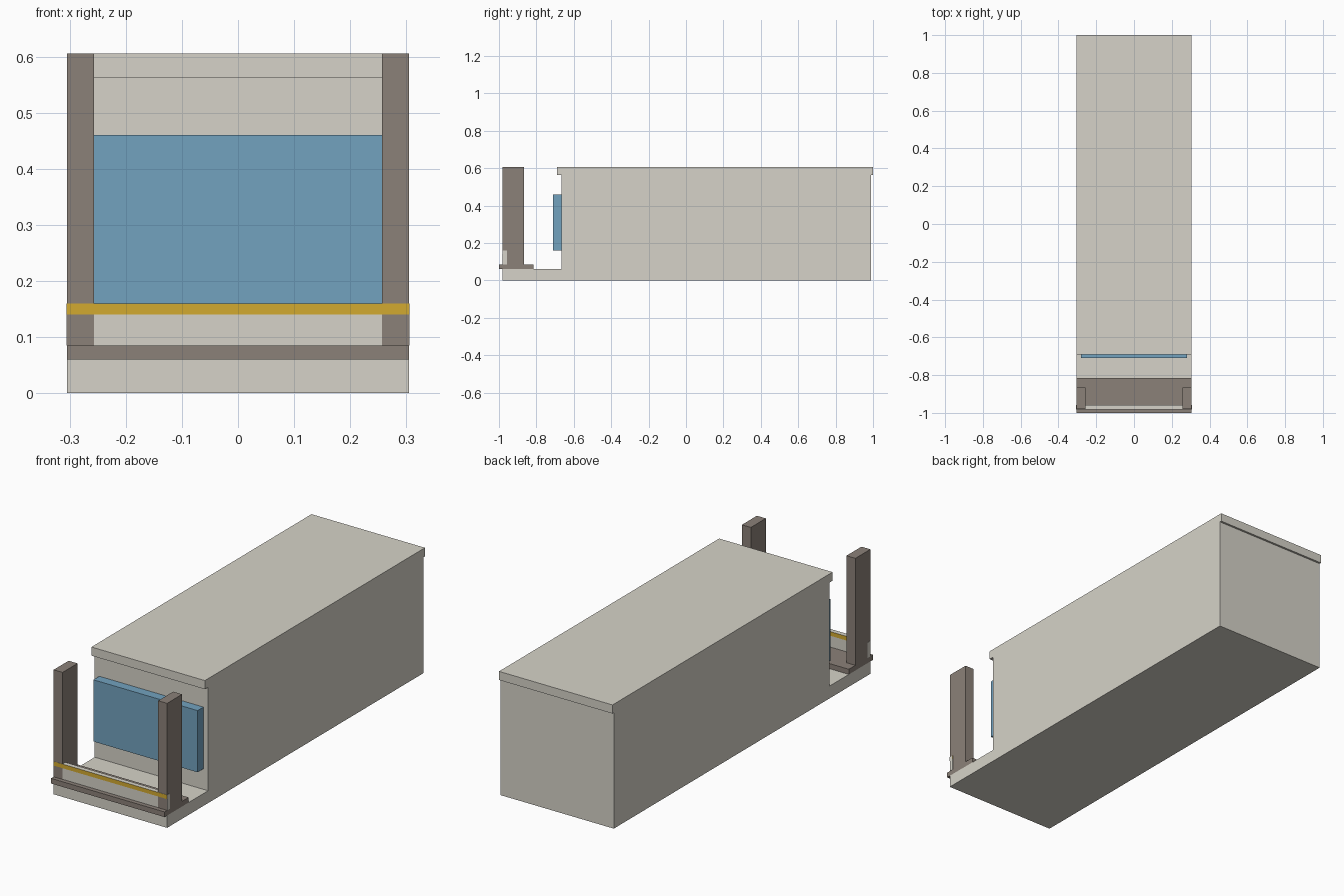
import bpy, bmesh

if "Cube" in bpy.data.objects:
    bpy.data.objects.remove(bpy.data.objects["Cube"])


def material(name, rgb):
    m = bpy.data.materials.new(name)
    m.diffuse_color = (*rgb, 1)
    m.use_nodes = True
    m.node_tree.nodes["Principled BSDF"].inputs["Base Color"].default_value = m.diffuse_color
    return m


cream = material("cream", (0.67, 0.65, 0.58))
brown = material("brown", (0.26, 0.22, 0.19))
blue = material("blue", (0.17, 0.36, 0.52))
yellow = material("yellow", (0.65, 0.40, 0.03))


def finish(name, bm, *mats):
    bmesh.ops.recalc_face_normals(bm, faces=bm.faces)
    mesh = bpy.data.meshes.new(name)
    bm.to_mesh(mesh)
    bm.free()
    for m in mats:
        mesh.materials.append(m)
    obj = bpy.data.objects.new(name, mesh)
    bpy.context.collection.objects.link(obj)
    return obj


def box(name, xs, ys, zs, *mats):
    bm = bmesh.new()
    bmesh.ops.create_cube(bm, size=1)
    for v in bm.verts:
        v.co = [r[0] if c < 0 else r[1] for c, r in zip(v.co, (xs, ys, zs))]
    return finish(name, bm, *mats)


W = 0.305

# Building: side profile with low forecourt and overhanging roof edge
profile = [(-0.98, 0), (0.99, 0), (0.99, 0.563), (1.0, 0.563), (1.0, 0.605),
           (-0.69, 0.605), (-0.69, 0.563), (-0.665, 0.563), (-0.665, 0.06),
           (-0.98, 0.06)]
bm = bmesh.new()
face = bm.faces.new([bm.verts.new((-W, y, z)) for y, z in profile])
ext = bmesh.ops.extrude_face_region(bm, geom=[face])
moved = [g for g in ext["geom"] if isinstance(g, bmesh.types.BMVert)]
bmesh.ops.translate(bm, verts=moved, vec=(2 * W, 0, 0))
finish("main_body", bm, cream)

# Blue front panel
box("front_panel", (-0.28, 0.28), (-0.71, -0.665), (0.16, 0.46), blue)

# Forecourt plate and its two posts
box("floor_plate", (-W, W), (-1.0, -0.815), (0.06, 0.085), brown)
for side, x0, x1 in (("left", -W, -0.257), ("right", 0.257, W)):
    box(side + "_post", (x0, x1), (-0.98, -0.865), (0.085, 0.605), brown)

# Low barrier between the posts, with a yellow band on front and back
box("barrier", (-0.306, 0.306), (-0.979, -0.958), (0.085, 0.14), cream)
band = box("barrier_band", (-0.306, 0.306), (-0.981, -0.958), (0.14, 0.16),
           cream, yellow)
for p in band.data.polygons:
    p.material_index = int(abs(p.normal.y) > 0.5)
